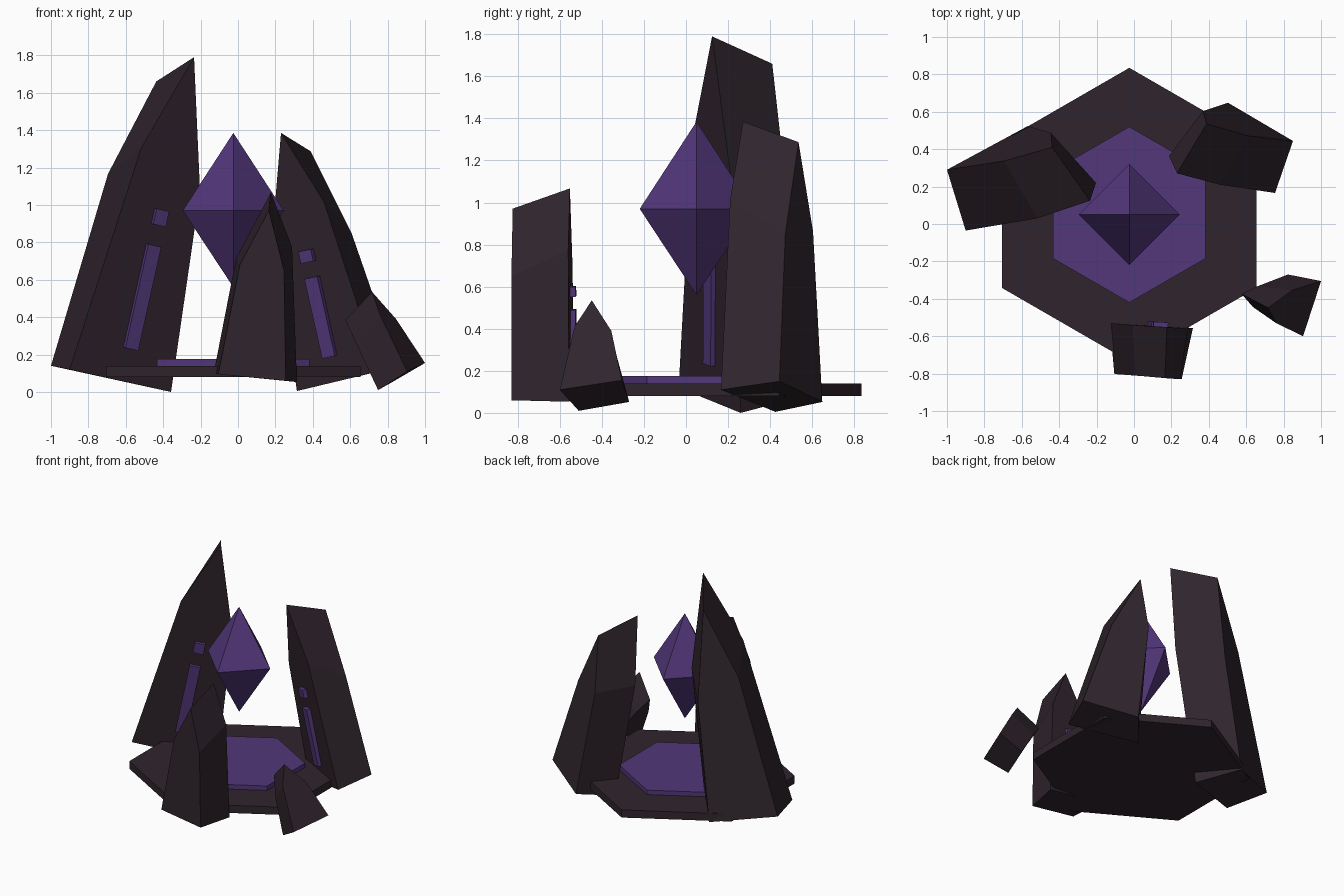
import bpy, bmesh
from math import sin, cos, tau
from mathutils import Vector

default_cube = bpy.data.objects.get("Cube")
if default_cube:
    bpy.data.objects.remove(default_cube, do_unlink=True)


def make_material(name, colour):
    mat = bpy.data.materials.new(name)
    mat.use_nodes = True
    mat.diffuse_color = colour
    mat.node_tree.nodes["Principled BSDF"].inputs["Base Color"].default_value = colour
    return mat


rock = make_material("dark rock", (0.029, 0.018, 0.026, 1))
violet = make_material("violet crystal", (0.085, 0.038, 0.195, 1))


def finish(name, bm, material):
    bmesh.ops.recalc_face_normals(bm, faces=bm.faces[:])
    mesh = bpy.data.meshes.new(name)
    bm.to_mesh(mesh)
    bm.free()
    mesh.materials.append(material)
    obj = bpy.data.objects.new(name, mesh)
    bpy.context.collection.objects.link(obj)
    return obj


def loft(name, ring_a, ring_b, material):
    """Closed solid between two rings with the same number of points."""
    bm = bmesh.new()
    a = [bm.verts.new(p) for p in ring_a]
    b = [bm.verts.new(p) for p in ring_b]
    bm.faces.new(a)
    bm.faces.new(b)
    for i in range(len(a)):
        j = (i + 1) % len(a)
        bm.faces.new((a[i], a[j], b[j], b[i]))
    return finish(name, bm, material)


centre = Vector((-0.025, 0.05, 0))


def polygon(radius, z, sides):
    return [centre + Vector((radius * sin(tau * i / sides), radius * cos(tau * i / sides), z))
            for i in range(sides)]


# Hexagonal platform with a raised violet inlay
loft("platform", polygon(0.785, 0.08, 6), polygon(0.785, 0.14, 6), rock)
loft("platform_inlay", polygon(0.47, 0.12, 6), polygon(0.47, 0.175, 6), violet)

# Floating eight-sided crystal
bm = bmesh.new()
belt = [bm.verts.new(p) for p in polygon(0.27, 0.97, 4)]
for tip_height in (0.56, 1.385):
    tip = bm.verts.new(centre + Vector((0, 0, tip_height)))
    for i in range(4):
        bm.faces.new((belt[i], belt[(i + 1) % 4], tip))
finish("floating_crystal", bm, violet)


def glow_plate(name, face_ring, back_ring, start, end, width):
    """Raised bar on the inner face; start and end are (across, up) fractions."""
    origin, peak, corner = face_ring[0], face_ring[2], face_ring[4]
    across, up = corner - origin, peak - origin
    normal = across.cross(up).normalized()
    if normal.dot(back_ring[0] - origin) > 0:
        normal.negate()
    low, high = (origin + across * u + up * w for u, w in (start, end))
    side = normal.cross(high - low).normalized() * width / 2
    outline = [low - side, low + side, high + side, high - side]
    loft(name, [p - normal * 0.01 for p in outline],
         [p + normal * 0.024 for p in outline], violet)


def shard(name, inner, outer, glowing=True):
    """Rings run: foot of slope, bend, peak, straight side, foot of straight side."""
    inner = [Vector(p) for p in inner]
    outer = [Vector(p) for p in outer]
    loft(name, inner, outer, rock)
    if glowing:
        glow_plate(name + "_glow_bar", inner, outer, (0.47, 0.1), (0.305, 0.42), 0.08)
        glow_plate(name + "_glow_square", inner, outer, (0.275, 0.482), (0.25, 0.53), 0.078)


# Tall standing shard
shard("tall_shard",
      [(-0.9, -0.035, 0.12), (-0.517, 0.03, 1.305), (-0.235, 0.124, 1.79),
       (-0.203, 0.22, 1.07), (-0.358, 0.26, 0)],
      [(-1, 0.29, 0.14), (-0.695, 0.337, 1.166), (-0.437, 0.41, 1.66),
       (-0.444, 0.487, 0.97), (-0.567, 0.524, 0.07)])

# Medium standing shard
shard("medium_shard",
      [(0.754, 0.166, 0.11), (0.46, 0.21, 1.015), (0.23, 0.271, 1.385),
       (0.187, 0.364, 0.88), (0.315, 0.425, 0.005)],
      [(0.85, 0.444, 0.15), (0.607, 0.472, 0.85), (0.388, 0.535, 1.287),
       (0.369, 0.604, 0.862), (0.503, 0.648, 0.052)])

# Short shard at the front
shard("front_shard",
      [(-0.13, -0.53, 0.1), (-0.01, -0.54, 0.715), (0.176, -0.552, 1.067),
       (0.289, -0.56, 0.775), (0.315, -0.556, 0.053)],
      [(-0.105, -0.802, 0.095), (0.01, -0.81, 0.68), (0.165, -0.824, 0.971),
       (0.246, -0.83, 0.65), (0.255, -0.829, 0.06)])

# Small fallen fragment leaning inward
shard("fallen_fragment",
      [(0.749, -0.51, 0.01), (0.636, -0.444, 0.25), (0.575, -0.374, 0.385),
       (0.663, -0.332, 0.28), (0.823, -0.27, 0.052)],
      [(0.904, -0.6, 0.11), (0.76, -0.53, 0.41), (0.717, -0.448, 0.535),
       (0.845, -0.355, 0.39), (1, -0.305, 0.155)], glowing=False)
